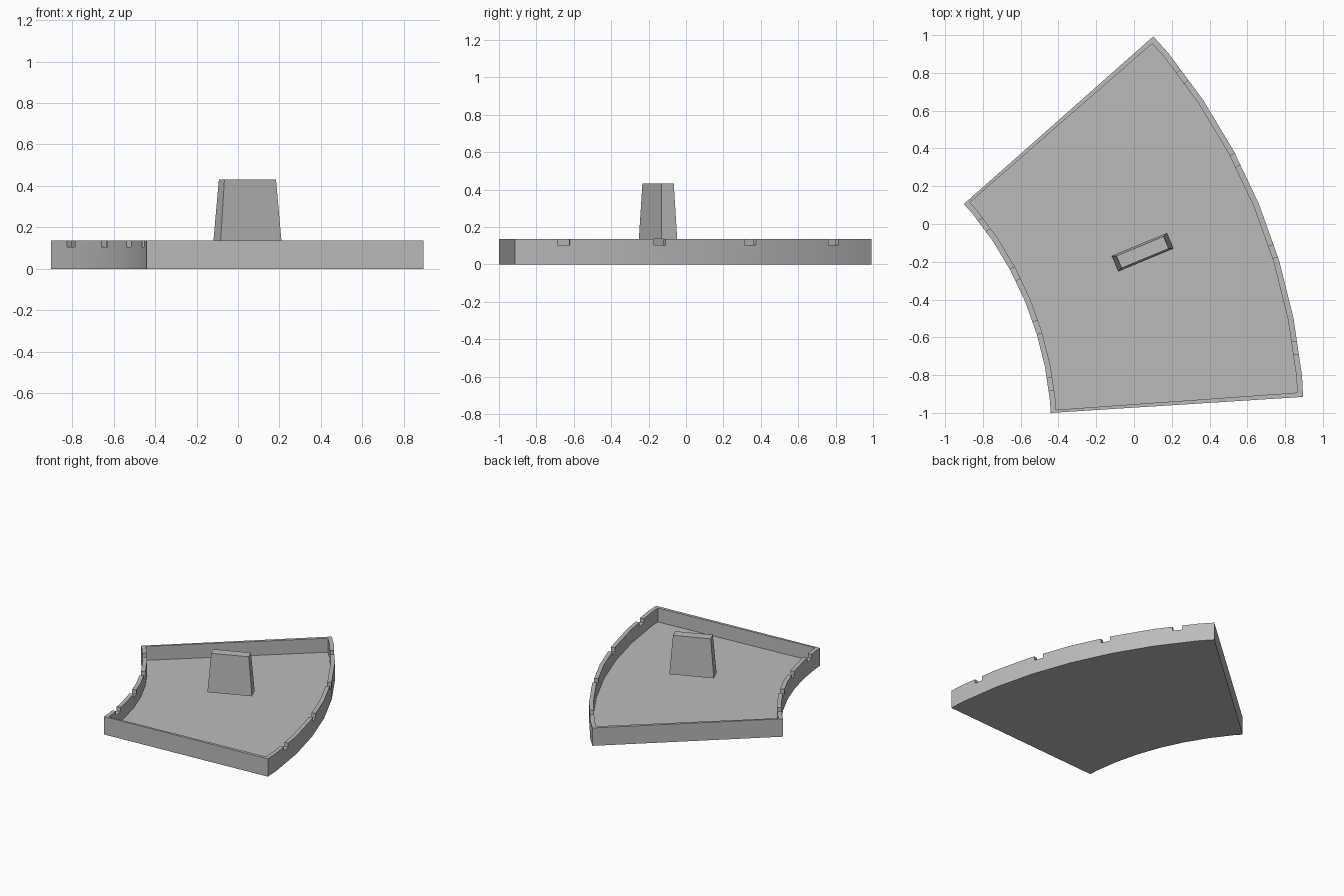
import bpy
import bmesh
from math import cos, sin, radians, tau
from mathutils import Matrix, Vector

cube = bpy.data.objects.get("Cube")
if cube:
    bpy.data.objects.remove(cube, do_unlink=True)

PIVOT = Vector((-2.283, -1.117, 0))        # centre of both arcs
R_IN, R_OUT = 1.847, 3.188
A_START, A_END = radians(3.63), radians(41.5)
STEP = tau / 64                            # arc facets
HEIGHT, FLOOR, WALL = 0.1375, 0.03, 0.03
NOTCHES = 4

grey = bpy.data.materials.new("plain grey")
grey.use_nodes = True
colour = (0.5, 0.5, 0.5, 1)
grey.diffuse_color = colour
grey.node_tree.nodes["Principled BSDF"].inputs["Base Color"].default_value = colour


def make_object(name, bm):
    bmesh.ops.recalc_face_normals(bm, faces=bm.faces)
    mesh = bpy.data.meshes.new(name)
    bm.to_mesh(mesh)
    bm.free()
    mesh.materials.append(grey)
    obj = bpy.data.objects.new(name, mesh)
    bpy.context.collection.objects.link(obj)
    return obj


def arc(radius, a0, a1):
    """Points of a faceted arc, cut off on its chords at both ends."""
    def on_chord(a):
        offset = a % STEP - STEP / 2
        return radius * cos(STEP / 2) / cos(offset), a
    inner = [(radius, k * STEP) for k in range(64) if a0 < k * STEP < a1]
    polar = [on_chord(a0)] + inner + [on_chord(a1)]
    return [PIVOT + Vector((r * cos(a), r * sin(a), 0)) for r, a in polar]


def sector(name, r0, r1, a0, a1, z0, z1):
    """Upright prism over a ring sector."""
    bm = bmesh.new()
    outline = arc(r1, a0, a1) + arc(r0, a0, a1)[::-1]
    face = bm.faces.new([bm.verts.new((p.x, p.y, z0)) for p in outline])
    top = bmesh.ops.extrude_face_region(bm, geom=[face])["geom"]
    verts = [v for v in top if isinstance(v, bmesh.types.BMVert)]
    bmesh.ops.translate(bm, verts=verts, vec=(0, 0, z1 - z0))
    return make_object(name, bm)


def radial_box(name, radius, angle, base, top, z0, z1):
    """Box along a radius; base and top are (length, width)."""
    bm = bmesh.new()
    bmesh.ops.create_cube(bm, size=1)
    for v in bm.verts:
        length, width = top if v.co.z > 0 else base
        v.co = (radius + v.co.x * length, v.co.y * width, z1 if v.co.z > 0 else z0)
    bm.transform(Matrix.Translation(PIVOT) @ Matrix.Rotation(angle, 4, "Z"))
    return make_object(name, bm)


# Tray body, hollowed and notched
tray = sector("tray", R_IN, R_OUT, A_START, A_END, 0, HEIGHT)
rim = radians(0.45)
cutters = [sector("cavity_cutter", R_IN + WALL, R_OUT - WALL,
                  A_START + rim, A_END - rim, FLOOR, HEIGHT + 0.1)]
for i in range(NOTCHES):
    angle = A_START + (i + 0.5) * (A_END - A_START) / NOTCHES
    for radius in (R_IN + WALL / 2, R_OUT - WALL / 2):
        size = (WALL * 3, 0.067)
        cutters.append(radial_box("notch_cutter", radius, angle, size, size,
                                  0.105, HEIGHT + 0.05))
for cutter in cutters:
    cutter.hide_render = True
    mod = tray.modifiers.new("cut", "BOOLEAN")
    mod.operation = "DIFFERENCE"
    mod.solver = "EXACT"
    mod.object = cutter

# Bake the cuts, then drop the cutters
bpy.context.view_layer.update()
graph = bpy.context.evaluated_depsgraph_get()
baked = bpy.data.meshes.new_from_object(tray.evaluated_get(graph))
tray.modifiers.clear()
tray.data = baked
baked.materials.clear()
baked.materials.append(grey)
for cutter in cutters:
    bpy.data.objects.remove(cutter, do_unlink=True)

# Smooth arcs with crisp edges
bpy.ops.object.select_all(action="DESELECT")
tray.select_set(True)
bpy.context.view_layer.objects.active = tray
bpy.ops.object.shade_smooth_by_angle(angle=radians(20))

# Tapered block in the middle
radial_box("centre_block", (R_IN + R_OUT) / 2 + 0.004, (A_START + A_END) / 2,
           (0.318, 0.09), (0.269, 0.07), 0.135, 0.432)
